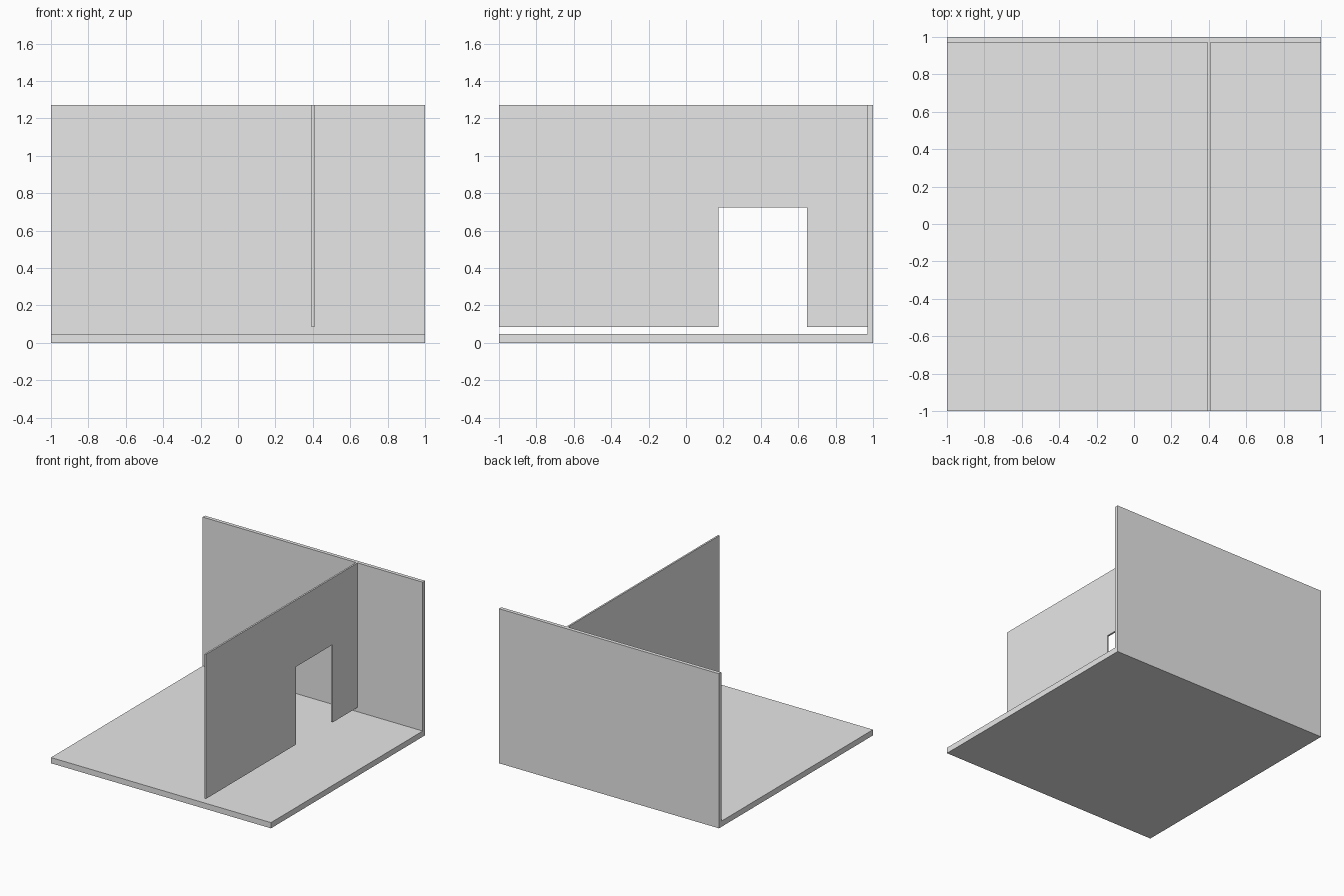
import bpy
import bmesh

cube = bpy.data.objects.get("Cube")
if cube:
    bpy.data.objects.remove(cube, do_unlink=True)

# Single plain grey for every part
grey = bpy.data.materials.new("light_grey")
grey.use_nodes = True
color = (0.8, 0.8, 0.8, 1.0)
grey.diffuse_color = color
grey.node_tree.nodes["Principled BSDF"].inputs["Base Color"].default_value = color


def extrude_profile(name, profile, x_min, x_max):
    """Extrude a (y, z) outline along x into a closed solid."""
    bm = bmesh.new()
    face = bm.faces.new([bm.verts.new((x_min, y, z)) for y, z in profile])
    result = bmesh.ops.extrude_face_region(bm, geom=[face])
    moved = [v for v in result["geom"] if isinstance(v, bmesh.types.BMVert)]
    bmesh.ops.translate(bm, verts=moved, vec=(x_max - x_min, 0, 0))
    bmesh.ops.recalc_face_normals(bm, faces=bm.faces)
    mesh = bpy.data.meshes.new(name)
    bm.to_mesh(mesh)
    bm.free()
    mesh.materials.append(grey)
    obj = bpy.data.objects.new(name, mesh)
    bpy.context.collection.objects.link(obj)
    return obj


top = 1.27
floor_top = 0.047
wall_front = 0.97
gap_top = 0.083

# Floor slab and back wall as one L-shaped section
extrude_profile("floor_and_back_wall", [
    (-1, 0), (1, 0), (1, top), (wall_front, top),
    (wall_front, floor_top), (-1, floor_top)], -1, 1)

# Thin partition wall with a doorway, raised slightly off the floor
door_front, door_back, door_top = 0.173, 0.647, 0.722
extrude_profile("partition_wall", [
    (-1, gap_top), (door_front, gap_top), (door_front, door_top),
    (door_back, door_top), (door_back, gap_top), (wall_front, gap_top),
    (wall_front, top), (-1, top)], 0.394, 0.408)
